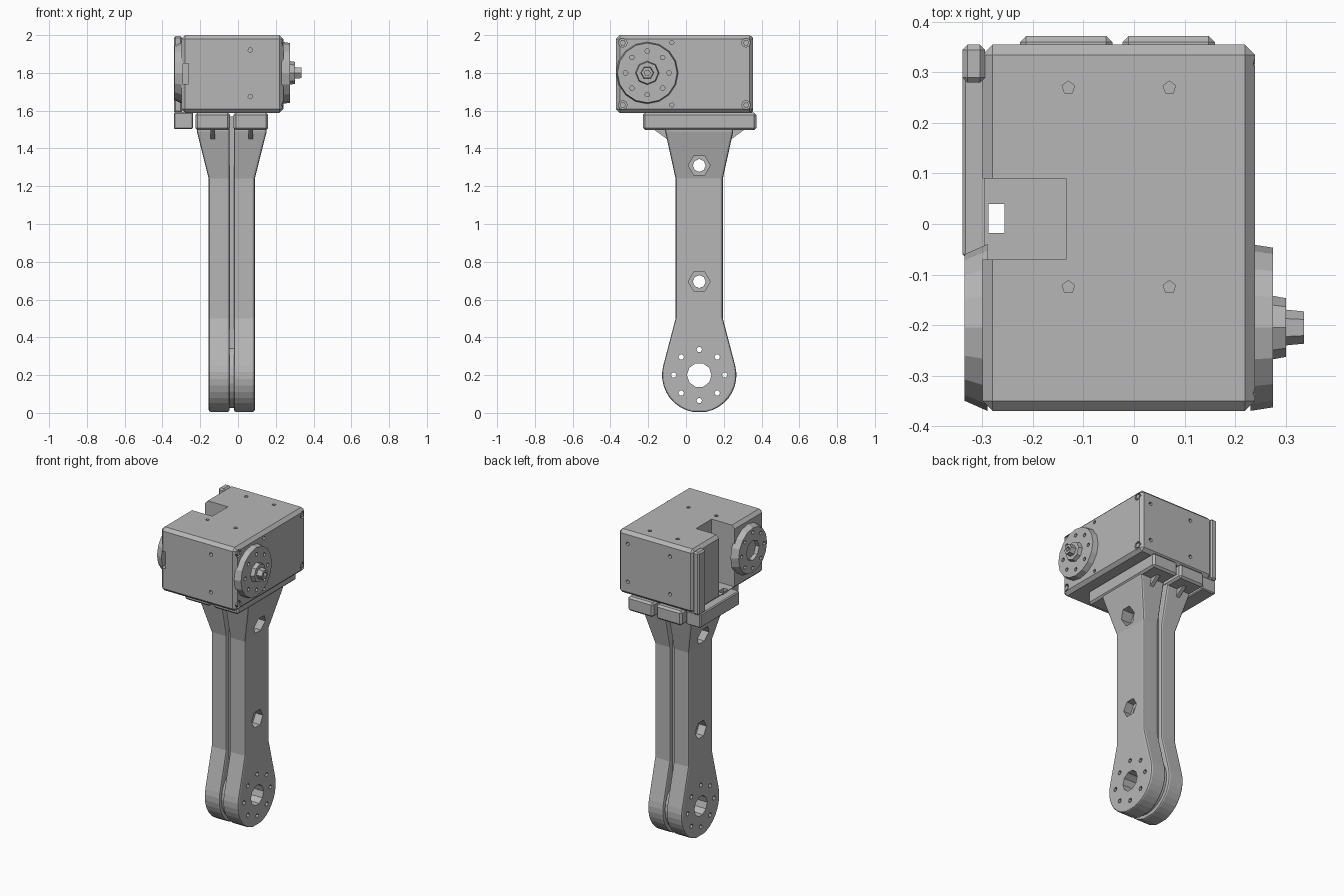
import bpy, bmesh, math
from mathutils import Matrix, Vector

cube = bpy.data.objects.get("Cube")
if cube:
    bpy.data.objects.remove(cube, do_unlink=True)

grey = bpy.data.materials.new("plain_grey")
grey.use_nodes = True
grey.diffuse_color = (0.47, 0.47, 0.47, 1)
grey.node_tree.nodes["Principled BSDF"].inputs["Base Color"].default_value = grey.diffuse_color

TURN = {"x": Matrix.Rotation(math.pi / 2, 4, "Y"),
        "y": Matrix.Rotation(-math.pi / 2, 4, "X"),
        "z": Matrix.Identity(4)}


def finish(name, bm):
    bmesh.ops.recalc_face_normals(bm, faces=bm.faces)
    mesh = bpy.data.meshes.new(name)
    bm.to_mesh(mesh)
    bm.free()
    mesh.materials.append(grey)
    obj = bpy.data.objects.new(name, mesh)
    bpy.context.collection.objects.link(obj)
    return obj


def add_box(bm, x, y, z):
    lo, hi = Vector((x[0], y[0], z[0])), Vector((x[1], y[1], z[1]))
    mat = Matrix.Translation((lo + hi) / 2) @ Matrix.Diagonal((hi - lo).to_4d())
    bmesh.ops.create_cube(bm, size=1, matrix=mat)


def add_rod(bm, axis, centre, r, length, sides=12, r_end=None):
    mat = Matrix.Translation(centre) @ TURN[axis]
    bmesh.ops.create_cone(bm, cap_ends=True, segments=sides, radius1=r,
                          radius2=r if r_end is None else r_end, depth=length, matrix=mat)


def apply(obj, kind, **settings):
    mod = obj.modifiers.new(kind, kind)
    for key, value in settings.items():
        setattr(mod, key, value)
    with bpy.context.temp_override(object=obj, active_object=obj, selected_objects=[obj]):
        bpy.ops.object.modifier_apply(modifier=mod.name)


def bevel(obj, width, segments=1):
    apply(obj, "BEVEL", width=width, segments=segments, limit_method="ANGLE",
          angle_limit=math.radians(40))


def cut(obj, bm):
    tool = finish("cutter", bm)
    tool.hide_render = True
    apply(obj, "BOOLEAN", operation="DIFFERENCE", solver="EXACT", object=tool, use_self=True)
    bpy.data.objects.remove(tool, do_unlink=True)


def box(name, x, y, z, width=0):
    bm = bmesh.new()
    add_box(bm, x, y, z)
    obj = finish(name, bm)
    if width:
        bevel(obj, width)
    return obj


# Arm: rectangular sections (z, half width, half depth) lofted upwards
MID_X, MID_Y, EYE_Z, EYE_R = -0.033, 0.07, 0.2, 0.197
sections = []
for i in range(1, 11):
    a = math.radians(10.5 * i)
    sections.append((EYE_Z - EYE_R * math.cos(a), EYE_R * math.sin(a), 0.122))
sections[0] = (0.005, sections[0][1], 0.122)
sections += [(0.5, 0.125, 0.122), (1.24, 0.125, 0.122), (1.49, 0.18, 0.185), (1.53, 0.18, 0.185)]


def loft(name, side, inner, shrink):
    bm = bmesh.new()
    rings = []
    for z, half, depth in sections:
        x0, x1 = MID_X + side * inner, MID_X + side * (depth - shrink)
        h = half - shrink
        z += shrink if z < 0.05 else 0
        rings.append([bm.verts.new(p) for p in ((x0, MID_Y - h, z), (x1, MID_Y - h, z),
                                                (x1, MID_Y + h, z), (x0, MID_Y + h, z))])
    for low, high in zip(rings, rings[1:]):
        for k in range(4):
            n = (k + 1) % 4
            bm.faces.new((low[k], low[n], high[n], high[k]))
    bm.faces.new(rings[0])
    bm.faces.new(rings[-1])
    return finish(name, bm)


def drill_arm(obj):
    bm = bmesh.new()
    add_rod(bm, "x", (MID_X, MID_Y, EYE_Z), 0.065, 1, 10)
    for k in range(8):
        a = k * math.pi / 4
        add_rod(bm, "x", (MID_X, MID_Y + 0.135 * math.cos(a), EYE_Z + 0.135 * math.sin(a)),
                0.015, 1, 6)
    for z in (0.695, 1.31):
        add_rod(bm, "x", (MID_X, MID_Y, z), 0.034, 1, 8)
    cut(obj, bm)
    # Hexagonal nut pockets
    bm = bmesh.new()
    for z in (0.695, 1.31):
        for side in (-1, 1):
            add_rod(bm, "x", (MID_X + side * 0.16, MID_Y, z), 0.058, 0.18, 6)
    cut(obj, bm)


for side, label in ((-1, "right"), (1, "left")):
    shell = loft(label + "_arm_shell", side, 0.012, 0)
    bevel(shell, 0.012, 2)
    drill_arm(shell)
    xs = sorted((MID_X + side * 0.01, MID_X + side * 0.193))
    box(label + "_flange", xs, (-0.228, 0.372), (1.497, 1.59), 0.012)
    # Gussets under the flange, front and back
    for end, place in ((-1, "front"), (1, "back")):
        bm = bmesh.new()
        x, y = MID_X + side * 0.1, MID_Y + end * 0.15
        tri = [bm.verts.new(p) for p in ((x - 0.012, y, 1.5), (x - 0.012, y + end * 0.09, 1.5),
                                         (x - 0.012, y - end * 0.02, 1.42))]
        face = bm.faces.new(tri)
        out = bmesh.ops.extrude_face_region(bm, geom=[face])["geom"]
        moved = [v for v in out if isinstance(v, bmesh.types.BMVert)]
        bmesh.ops.translate(bm, verts=moved, vec=(0.024, 0, 0))
        finish(label + "_" + place + "_gusset", bm)

core = box("arm_core", (MID_X - 0.03, MID_X + 0.03), (MID_Y - 0.1, MID_Y + 0.1), (0.26, 1.57))
drill_arm(core)
bm = bmesh.new()
add_rod(bm, "x", (MID_X, MID_Y, EYE_Z), 0.175, 0.06, 24)
eye_core = finish("eye_core", bm)
drill_arm(eye_core)

# Motor housing with the cable notch on its right side
housing = box("motor_housing", (-0.3, 0.24), (-0.37, 0.355), (1.588, 2.0))
bevel(housing, 0.02)
bm = bmesh.new()
add_box(bm, (-0.4, -0.135), (-0.07, 0.09), (1.605, 2.1))
add_box(bm, (-0.32, -0.262), (-0.4, -0.32), (1.74, 1.85))
for x in (-0.13, 0.07):
    for y in (-0.125, 0.27):
        add_rod(bm, "z", (x, y, 2.0), 0.013, 0.06, 5)
for z in (1.675, 1.92):
    add_rod(bm, "y", (0.065, -0.37, z), 0.013, 0.06, 5)
    for x in (-0.134, 0.17):
        add_rod(bm, "y", (x, 0.355, z), 0.013, 0.06, 5)
for z in (1.63, 1.96):
    add_rod(bm, "x", (0.24, -0.075, z), 0.012, 0.06, 5)
    for y in (-0.335, 0.318):
        add_rod(bm, "x", (0.24, y, z), 0.024, 0.03, 8)
cut(housing, bm)

# Corner screws sunk in the left face
for z in (1.63, 1.96):
    for y in (-0.335, 0.318):
        bm = bmesh.new()
        add_rod(bm, "x", (0.228, y, z), 0.016, 0.02, 6)
        finish("corner_screw", bm)

box("back_edge_rib", (-0.34, -0.295), (0.28, 0.355), (1.588, 1.995), 0.01)

# Side tab with its cable slot, cut through the notch floor as well
tab = box("side_tab", (-0.34, -0.238), (-0.065, 0.34), (1.503, 1.592), 0.006)
for obj in (tab, housing):
    bm = bmesh.new()
    add_box(bm, (-0.288, -0.256), (-0.018, 0.04), (1.4, 1.62))
    cut(obj, bm)

# Output discs on both sides
DISC_Y, DISC_Z = -0.205, 1.8
for side, label in ((-1, "right"), (1, "left")):
    bm = bmesh.new()
    r_pos, r_neg = (0.158, 0.165) if side > 0 else (0.165, 0.145)
    add_rod(bm, "x", (0.253 if side > 0 else -0.313, DISC_Y, DISC_Z), r_neg if side < 0 else 0.165,
            0.045, 16, r_pos)
    disc = finish(label + "_output_disc", bm)
    bm = bmesh.new()
    x = 0.275 if side > 0 else -0.335
    for k in range(8):
        a = k * math.pi / 4
        add_rod(bm, "x", (x, DISC_Y + 0.115 * math.cos(a), DISC_Z + 0.115 * math.sin(a)),
                0.013, 0.03, 6)
    if side < 0:
        add_rod(bm, "x", (x, DISC_Y, DISC_Z), 0.065, 0.05, 8)
    cut(disc, bm)

# Hub and pin on the left disc
bm = bmesh.new()
add_rod(bm, "x", (0.285, DISC_Y, DISC_Z), 0.064, 0.032, 8, 0.058)
finish("hub", bm)
bm = bmesh.new()
add_rod(bm, "x", (0.315, DISC_Y, DISC_Z), 0.036, 0.043, 6, 0.032)
pin = finish("hub_pin", bm)
bm = bmesh.new()
add_rod(bm, "x", (0.336, DISC_Y, DISC_Z), 0.016, 0.03, 6)
cut(pin, bm)
